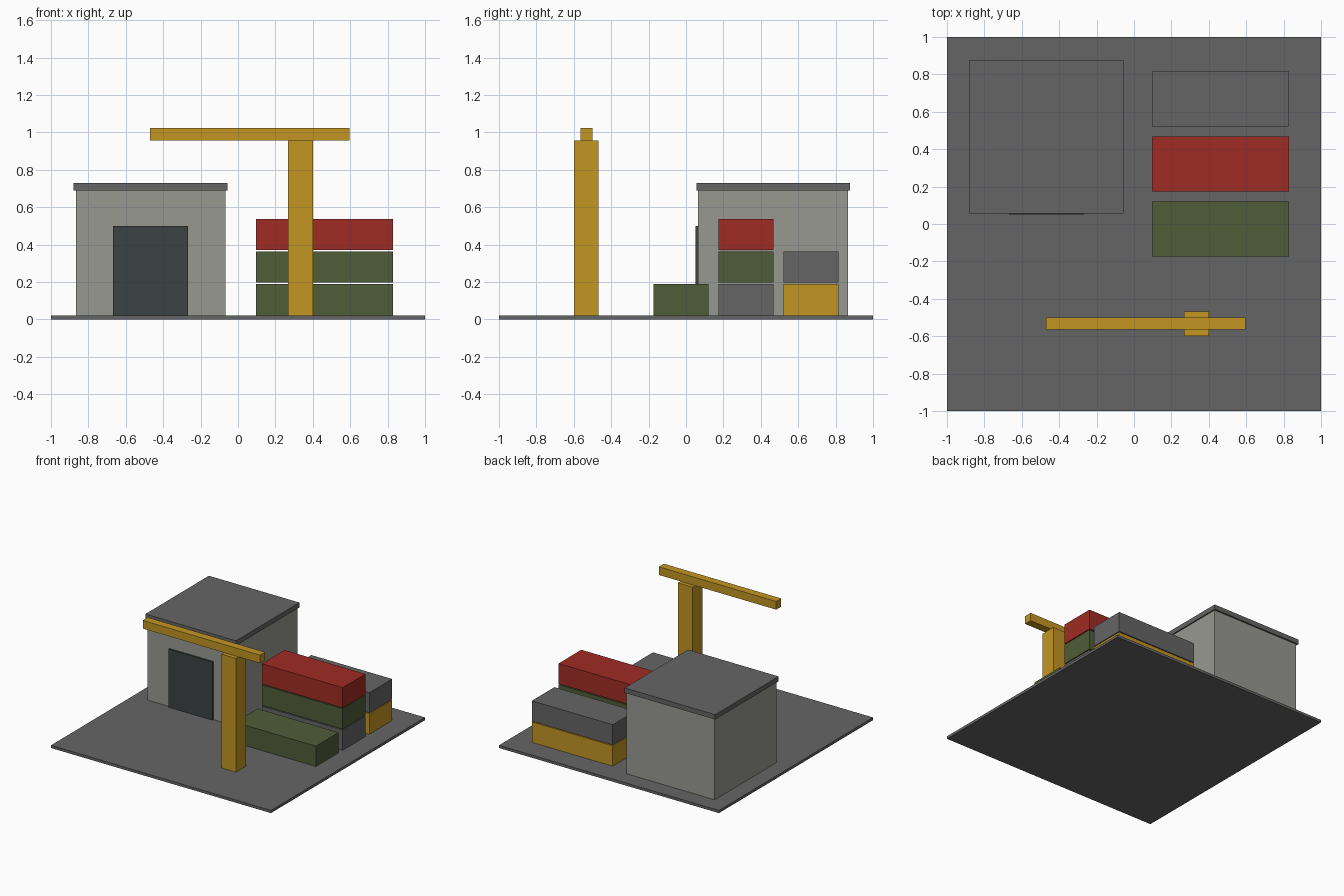
import bpy
import bmesh

cube = bpy.data.objects.get("Cube")
if cube:
    bpy.data.objects.remove(cube, do_unlink=True)


def material(name, r, g, b):
    mat = bpy.data.materials.new(name)
    mat.use_nodes = True
    mat.diffuse_color = (r, g, b, 1)
    for node in mat.node_tree.nodes:
        if node.type == "BSDF_PRINCIPLED":
            node.inputs["Base Color"].default_value = (r, g, b, 1)
    return mat


grey = material("dark grey", 0.13, 0.13, 0.13)
concrete = material("concrete", 0.314, 0.314, 0.287)
charcoal = material("charcoal", 0.045, 0.054, 0.055)
yellow = material("yellow", 0.55, 0.305, 0.017)
red = material("red", 0.352, 0.025, 0.018)
green = material("green", 0.08, 0.107, 0.04)


def box(name, mat, xs, ys, zs):
    """Box spanning the given (low, high) range on each axis."""
    spans = (xs, ys, zs)
    bm = bmesh.new()
    bmesh.ops.create_cube(bm, size=1)
    for v in bm.verts:
        v.co = [lo + (c + 0.5) * (hi - lo) for c, (lo, hi) in zip(v.co, spans)]
    mesh = bpy.data.meshes.new(name)
    bm.to_mesh(mesh)
    bm.free()
    mesh.materials.append(mat)
    obj = bpy.data.objects.new(name, mesh)
    bpy.context.collection.objects.link(obj)
    return obj


ground = 0.022

# Yard slab
box("yard_slab", grey, (-1, 1), (-1, 1), (0, ground))

# Warehouse with overhanging roof and door
box("warehouse_walls", concrete, (-0.867, -0.067), (0.065, 0.865), (ground, 0.69))
box("warehouse_roof", grey, (-0.88, -0.057), (0.055, 0.878), (0.69, 0.73))
box("warehouse_door", charcoal, (-0.667, -0.267), (0.052, 0.07), (ground, 0.5))

# Crane mast and jib
box("crane_mast", yellow, (0.267, 0.4), (-0.598, -0.467), (ground, 0.957))
box("crane_jib", yellow, (-0.47, 0.597), (-0.565, -0.5), (0.957, 1.024))

# Stacked containers, rows from front to back, each listed bottom to top
rows = [(green,), (grey, green, red), (yellow, grey)]
for row, stack in enumerate(rows):
    y = -0.174 + row * 0.348
    for level, mat in enumerate(stack):
        z = ground + level * 0.174
        box(f"container_row{row + 1}_level{level + 1}", mat,
            (0.095, 0.83), (y, y + 0.294), (z, z + 0.167))
